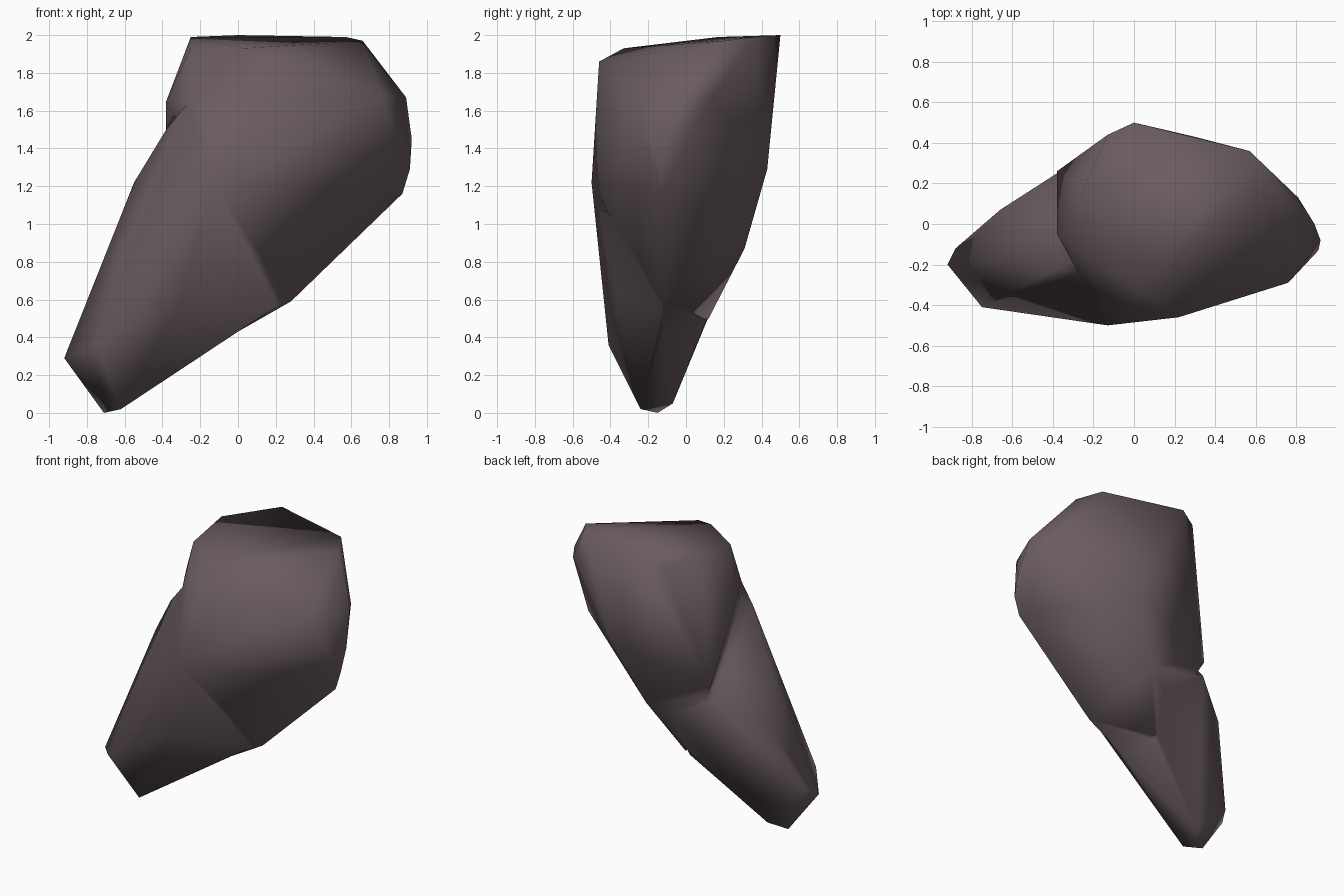
import bpy, bmesh

if "Cube" in bpy.data.objects:
    bpy.data.objects.remove(bpy.data.objects["Cube"])

stone = bpy.data.materials.new("dark_mauve_stone")
stone.diffuse_color = (0.145, 0.108, 0.114, 1)
stone.use_nodes = True
stone.node_tree.nodes["Principled BSDF"].inputs["Base Color"].default_value = stone.diffuse_color


def hull(name, points):
    """Smooth-shaded convex chunk of rock from a few corner points."""
    bm = bmesh.new()
    for p in points:
        bm.verts.new(p)
    bmesh.ops.convex_hull(bm, input=bm.verts[:])
    loose = [v for v in bm.verts if not v.link_faces]
    bmesh.ops.delete(bm, geom=loose, context='VERTS')
    bmesh.ops.recalc_face_normals(bm, faces=bm.faces[:])
    for f in bm.faces:
        f.smooth = True
    me = bpy.data.meshes.new(name)
    bm.to_mesh(me)
    bm.free()
    me.materials.append(stone)
    ob = bpy.data.objects.new(name, me)
    bpy.context.collection.objects.link(ob)
    return ob


# Broad upper boulder
boulder = hull("boulder", [
    # sloping top
    (0, .5, 2), (-.13, .44, 1.96), (-.25, .17, 1.99), (.57, .36, 1.99),
    (.66, .2, 1.97), (.22, -.46, 1.86), (.03, -.33, 1.93), (-.25, -.15, 1.93),
    # right end
    (.89, 0, 1.67), (.81, .13, 1.66), (.92, -.08, 1.45), (.91, -.13, 1.29),
    (.87, -.13, 1.16), (.76, -.29, 1.68),
    # left end
    (-.38, .26, 1.1), (-.38, -.05, 1.65), (-.28, -.24, 1.63),
    # front, back and keel
    (-.13, -.5, 1.22), (.3, .43, 1.29), (.1, .31, .87), (-.08, .12, .5),
    (.28, -.12, .59), (0, -.12, .43)])

# Narrow foot leaning down to the left
foot = hull("foot", [
    # tip
    (-.71, -.15, 0), (-.6, -.07, .05), (-.62, -.24, .02),
    (-.92, -.2, .29), (-.88, -.12, .34), (-.75, -.41, .36),
    # shaft
    (-.66, .07, .84), (-.55, -.15, 1.22), (-.38, -.22, 1.5),
    (-.27, -.25, 1.64), (-.38, .25, 1.0), (-.24, .18, .76), (-.3, -.36, .6),
    (-.13, -.5, 1.22), (.1, -.4, 1.3), (-.05, .24, .8),
    (-.1, .1, .47), (.2, -.13, .56), (0, -.12, .43)])

# Fuse both into one rock
mod = boulder.modifiers.new("fuse", 'BOOLEAN')
mod.operation = 'UNION'
mod.solver = 'EXACT'
mod.object = foot
bpy.context.view_layer.update()
fused = bpy.data.meshes.new_from_object(
    boulder.evaluated_get(bpy.context.evaluated_depsgraph_get()))
boulder.modifiers.clear()
boulder.data = fused
boulder.name = "rock"
bpy.data.objects.remove(foot)
bm = bmesh.new()
bm.from_mesh(fused)
bmesh.ops.remove_doubles(bm, verts=bm.verts[:], dist=0.02)
for f in bm.faces:
    f.smooth = True
    f.material_index = 0
bm.to_mesh(fused)
bm.free()
